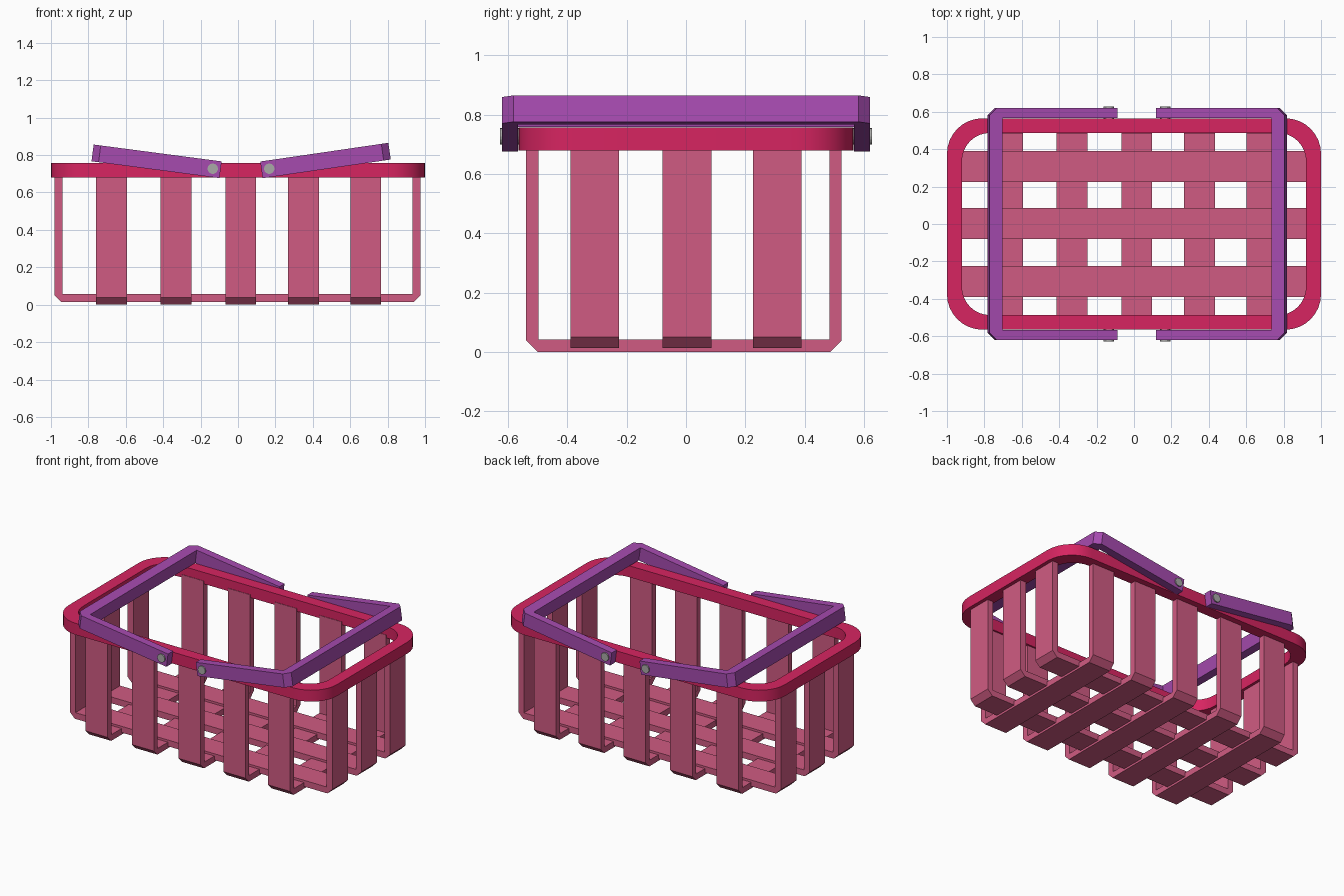
import bpy
import bmesh
from math import sin, cos, pi, radians
from mathutils import Matrix, Vector

cube = bpy.data.objects.get("Cube")
if cube:
    bpy.data.objects.remove(cube)


def material(name, rgb):
    m = bpy.data.materials.new(name)
    m.use_nodes = True
    m.diffuse_color = (*rgb, 1)
    m.node_tree.nodes["Principled BSDF"].inputs["Base Color"].default_value = (*rgb, 1)
    return m


CRIMSON = material("crimson", (0.68, 0.018, 0.12))
PINK = material("dusty pink", (0.63, 0.105, 0.225))
PURPLE = material("purple", (0.38, 0.07, 0.43))
GREY = material("bolt grey", (0.40, 0.40, 0.39))


def finish(name, bm, mat):
    bmesh.ops.recalc_face_normals(bm, faces=bm.faces)
    mesh = bpy.data.meshes.new(name)
    bm.to_mesh(mesh)
    bm.free()
    mesh.materials.append(mat)
    obj = bpy.data.objects.new(name, mesh)
    bpy.context.collection.objects.link(obj)
    return obj


def prism(name, outline, depth, matrix, mat):
    """Extrude a flat outline by depth, centred on its plane, then place it."""
    bm = bmesh.new()
    face = bm.faces.new([bm.verts.new((a, b, -depth / 2)) for a, b in outline])
    moved = bmesh.ops.extrude_face_region(bm, geom=[face])["geom"]
    verts = [v for v in moved if isinstance(v, bmesh.types.BMVert)]
    bmesh.ops.translate(bm, vec=(0, 0, depth), verts=verts)
    bm.transform(matrix)
    return finish(name, bm, mat)


def u_profile(half, bottom, top, thick, chamfer):
    """U-shaped strap section with chamfered outer corners."""
    right = [(half - chamfer, bottom), (half, bottom + chamfer), (half, top),
             (half - thick, top), (half - thick, bottom + thick)]
    return right + [(-a, b) for a, b in reversed(right)]


def rounded_rect(hx, hy, r, steps=8):
    pts = []
    for i, (sx, sy) in enumerate([(1, 1), (-1, 1), (-1, -1), (1, -1)]):
        for k in range(steps + 1):
            t = (i + k / steps) * pi / 2
            pts.append((sx * (hx - r) + r * cos(t), sy * (hy - r) + r * sin(t)))
    return pts


# Rim: rounded rectangular ring
bm = bmesh.new()
outer = rounded_rect(1.0, 0.565, 0.19)
inner = rounded_rect(0.92, 0.487, 0.15)
rings = [[bm.verts.new((x, y, z)) for x, y in pts]
         for pts, z in ((outer, 0.68), (outer, 0.757), (inner, 0.757), (inner, 0.68))]
for a, b in zip(rings, rings[1:] + rings[:1]):
    for i in range(len(a)):
        j = (i + 1) % len(a)
        bm.faces.new((a[i], a[j], b[j], b[i]))
rim = finish("rim", bm, CRIMSON)
bpy.context.view_layer.objects.active = rim
rim.select_set(True)
bpy.ops.object.shade_smooth_by_angle(angle=radians(35))
rim.select_set(False)

# Straps running front to back under the basket
stand = Matrix.Rotation(pi / 2, 4, 'X')
turn = Matrix.Rotation(pi / 2, 4, 'Z')
cross = u_profile(0.532, 0.0, 0.70, 0.041, 0.038)
for i, x in enumerate((-0.677, -0.332, 0.015, 0.35, 0.683)):
    prism(f"cross_strap_{i + 1}", cross, 0.165,
          Matrix.Translation((x, -0.007, 0)) @ turn @ stand, PINK)

# Straps running side to side, resting just above
long = u_profile(0.978, 0.014, 0.70, 0.042, 0.036)
for i, y in enumerate((-0.308, 0.003, 0.308)):
    prism(f"long_strap_{i + 1}", long, 0.165,
          Matrix.Translation((-0.002, y, 0)) @ stand, PINK)

# Handles: U-shaped bars hinged near the middle of the long sides
W, ARM, BAR, C = 0.62, 0.053, 0.068, 0.038
for side, px, reach, tilt in (("right", -0.135, 0.648, 7.5), ("left", 0.167, 0.650, 8.3)):
    half = [(-0.042, W - ARM), (-0.042, W), (reach - C, W), (reach, W - C)]
    back = [(reach - BAR, W - ARM)]
    outline = half + [(a, -b) for a, b in reversed(half)] + [(a, -b) for a, b in back] + back
    pivot = Matrix.Translation((px, 0, 0.727))
    spin = Matrix.Rotation(pi, 4, 'Z') if px < 0 else Matrix.Identity(4)
    prism(f"{side}_handle", outline, 0.09,
          pivot @ spin @ Matrix.Rotation(radians(-tilt), 4, 'Y'), PURPLE)
    # Hinge bolts
    for end, sy in (("front", -1), ("back", 1)):
        circle = [(0.028 * cos(k * pi / 8), 0.028 * sin(k * pi / 8)) for k in range(16)]
        prism(f"{side}_{end}_bolt", circle, 0.07,
              pivot @ Matrix.Translation(Vector((0, sy * 0.593, 0))) @ stand, GREY)
